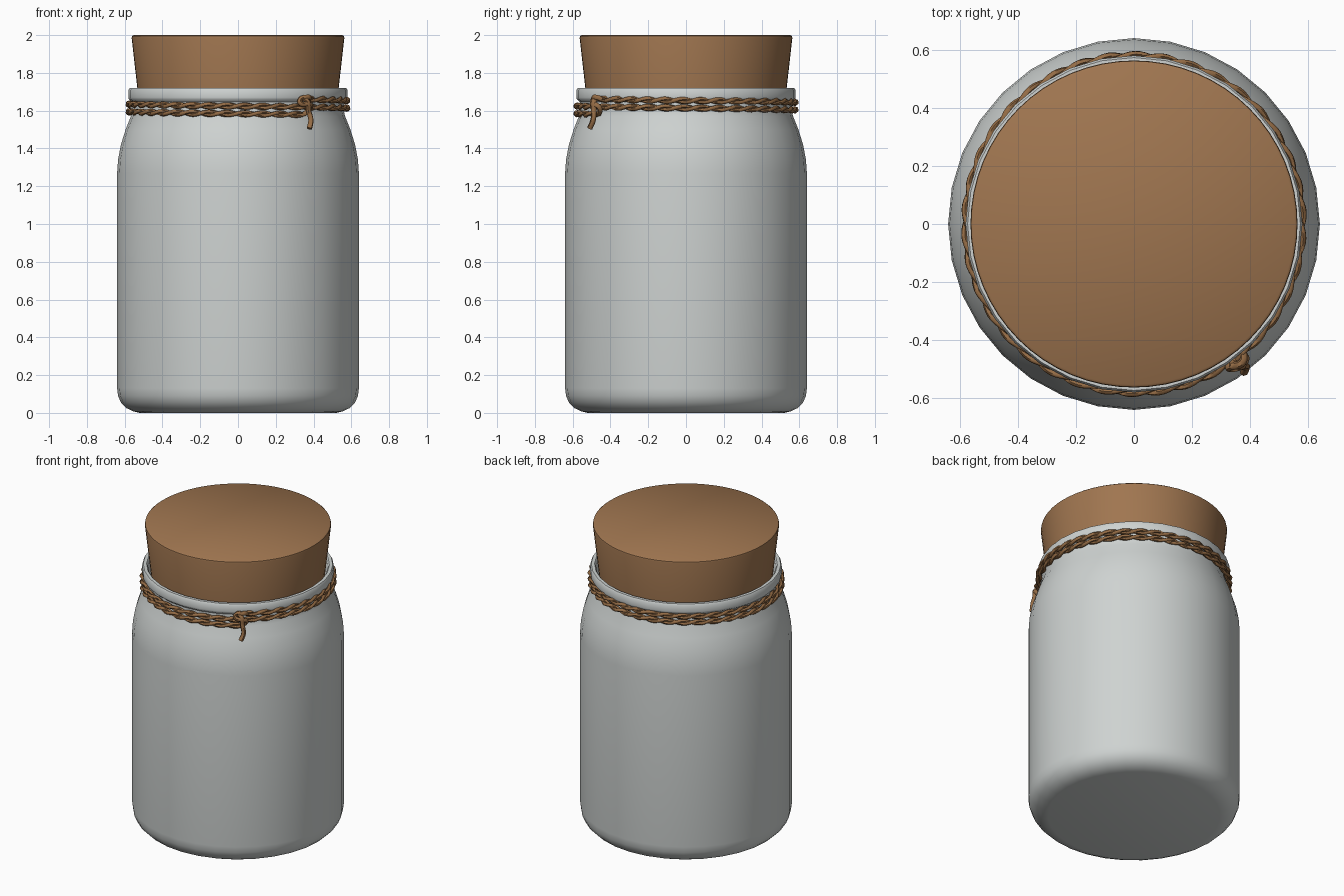
import bpy, math
from mathutils import Vector

if "Cube" in bpy.data.objects:
    bpy.data.objects.remove(bpy.data.objects["Cube"], do_unlink=True)


def material(name, rgb):
    m = bpy.data.materials.new(name)
    m.use_nodes = True
    m.diffuse_color = (*rgb, 1)
    m.node_tree.nodes["Principled BSDF"].inputs["Base Color"].default_value = (*rgb, 1)
    return m


glass = material("pale grey glass", (0.62, 0.65, 0.64))
cork = material("cork brown", (0.35, 0.18, 0.08))
twine = material("twine brown", (0.30, 0.15, 0.06))


def finish(obj, mat, angle=40):
    obj.data.materials.append(mat)
    bpy.ops.object.select_all(action="DESELECT")
    obj.select_set(True)
    bpy.context.view_layer.objects.active = obj
    bpy.ops.object.shade_smooth_by_angle(angle=math.radians(angle))


def lathe(name, profile, mat, sides=32):
    """Spin (radius, height) points round z, closing both ends with flat caps."""
    verts, faces = [], []
    for r, z in profile:
        for i in range(sides):
            a = math.tau * i / sides
            verts.append((r * math.cos(a), r * math.sin(a), z))
    for k in range(len(profile) - 1):
        for i in range(sides):
            j = (i + 1) % sides
            faces.append((k * sides + i, k * sides + j,
                          (k + 1) * sides + j, (k + 1) * sides + i))
    last = (len(profile) - 1) * sides
    faces.append(tuple(reversed(range(sides))))
    faces.append(tuple(range(last, last + sides)))
    mesh = bpy.data.meshes.new(name)
    mesh.from_pydata(verts, [], faces)
    obj = bpy.data.objects.new(name, mesh)
    bpy.context.collection.objects.link(obj)
    finish(obj, mat)


def tube(name, points, radius, mat, spline_type="POLY"):
    """Round cord along a list of points, turned into a mesh."""
    curve = bpy.data.curves.new(name, "CURVE")
    curve.dimensions = "3D"
    curve.bevel_depth = radius
    curve.bevel_resolution = 1
    curve.use_fill_caps = True
    curve.resolution_u = 5
    spline = curve.splines.new(spline_type)
    if spline_type == "BEZIER":
        spline.bezier_points.add(len(points) - 1)
        for bp, p in zip(spline.bezier_points, points):
            bp.co = p
            bp.handle_left_type = bp.handle_right_type = "AUTO"
    else:
        spline.points.add(len(points) - 1)
        for sp, p in zip(spline.points, points):
            sp.co = (*p, 1)
    obj = bpy.data.objects.new(name, curve)
    bpy.context.collection.objects.link(obj)
    bpy.ops.object.select_all(action="DESELECT")
    obj.select_set(True)
    bpy.context.view_layer.objects.active = obj
    bpy.ops.object.convert(target="MESH")
    finish(bpy.context.view_layer.objects.active, mat, 60)


# Jar: rounded foot, straight wall, shoulder, neck, rim, then the inner wall and floor
lathe("jar", [
    (0.52, 0.0), (0.555, 0.008), (0.59, 0.025), (0.62, 0.055), (0.635, 0.09), (0.64, 0.13),
    (0.64, 1.27), (0.635, 1.34), (0.62, 1.42), (0.595, 1.5), (0.567, 1.57), (0.56, 1.6),
    (0.56, 1.645), (0.578, 1.66), (0.58, 1.67), (0.58, 1.708), (0.573, 1.72), (0.553, 1.72),
    (0.545, 1.71), (0.53, 1.6), (0.6, 1.27), (0.6, 0.13), (0.52, 0.05)], glass)

# Tapered stopper with a slightly softened top edge
lathe("stopper", [(0.515, 1.56), (0.563, 1.985), (0.561, 1.994), (0.553, 2.0)], cork, 64)

# Twine: two strands twisted together, sinking through two turns from the knot
KNOT = math.radians(-53)
STEPS = 480


def strand(phase):
    pts = []
    for i in range(STEPS + 1):
        t = i / STEPS
        a = KNOT + 2 * math.tau * t
        twist = 38 * math.tau * t + phase
        r = 0.577 + 0.009 * math.cos(twist)
        z = 1.66 - 0.08 * t + 0.009 * math.sin(twist)
        pts.append((r * math.cos(a), r * math.sin(a), z))
    return pts


for n, phase in enumerate((0, math.pi)):
    tube(f"twine_strand_{n + 1}", strand(phase), 0.0105, twine)


# Knot: a small loop across both turns and a hanging tail, set out at the knot angle
def at_knot(side, out, z):
    radial = Vector((math.cos(KNOT), math.sin(KNOT), 0))
    across = Vector((-radial.y, radial.x, 0))
    return radial * (0.58 + out) + across * side + Vector((0, 0, z))


tube("knot_loop", [at_knot(*p) for p in (
    (0.035, 0.0, 1.66), (0.01, 0.025, 1.672), (-0.035, 0.01, 1.655),
    (-0.03, 0.02, 1.635), (0.005, 0.032, 1.635), (0.03, 0.015, 1.615),
    (0.0, 0.0, 1.58))], 0.014, twine, "BEZIER")
tube("knot_tail", [at_knot(*p) for p in (
    (-0.03, 0.0, 1.665), (0.0, 0.03, 1.65), (0.005, 0.035, 1.6),
    (0.012, 0.045, 1.55), (-0.005, 0.055, 1.505))], 0.0145, twine, "BEZIER")
